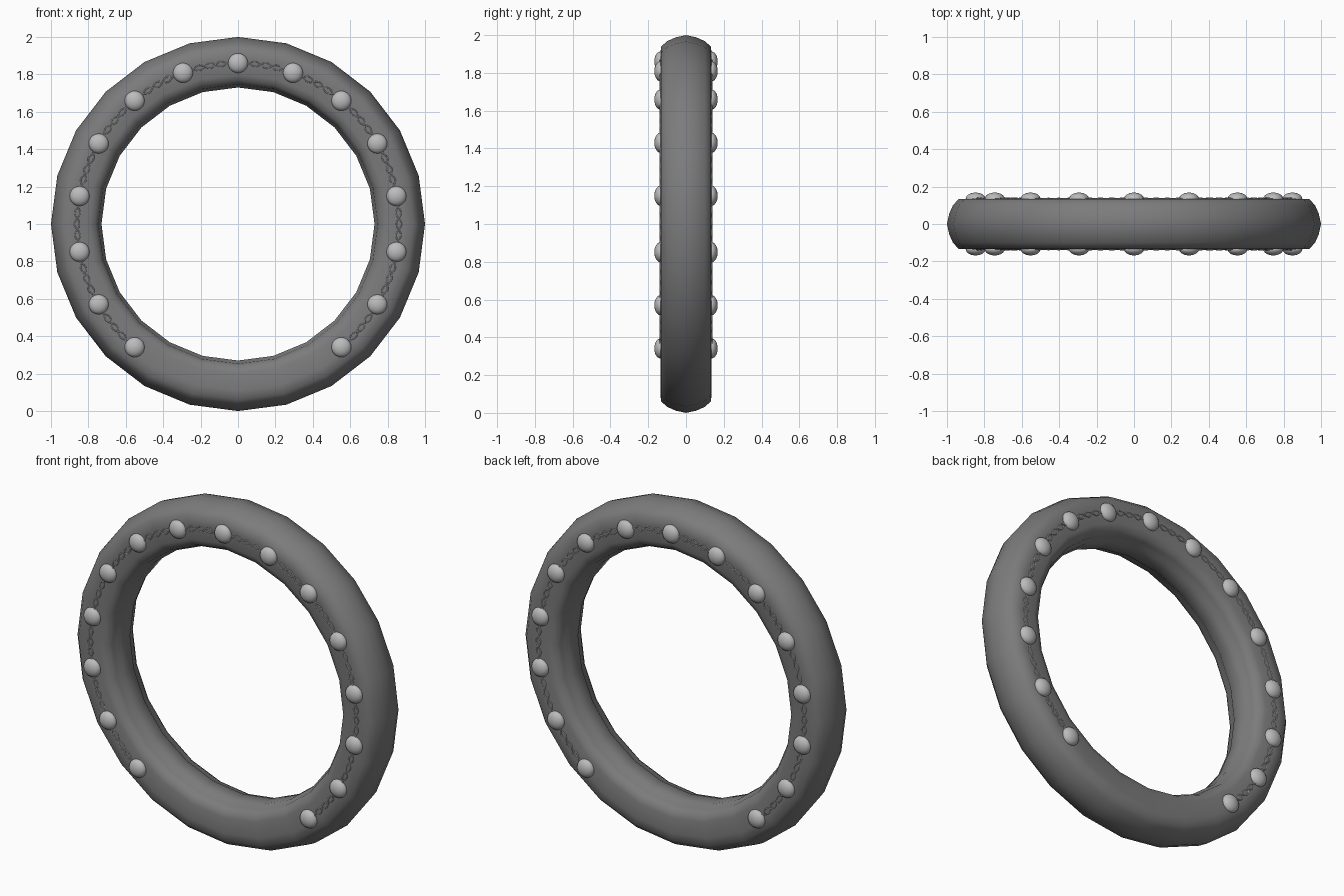
import bpy
from math import sin, cos, pi, radians

if "Cube" in bpy.data.objects:
    bpy.data.objects.remove(bpy.data.objects["Cube"])

CZ = 1.0        # height of the ring centre
BEAD_R = 0.86   # radius of the bead circle
FACE_Y = 0.135  # half thickness of the ring


def material(name, v):
    mat = bpy.data.materials.new(name)
    mat.diffuse_color = (v, v, v, 1)
    mat.use_nodes = True
    mat.node_tree.nodes["Principled BSDF"].inputs["Base Color"].default_value = mat.diffuse_color
    return mat


DARK = material("dark_grey", 0.2)
LIGHT = material("mid_grey", 0.5)


def finish(obj, angle, mat):
    bpy.ops.object.select_all(action='DESELECT')
    obj.select_set(True)
    bpy.context.view_layer.objects.active = obj
    bpy.ops.object.shade_smooth_by_angle(angle=radians(angle))
    obj.data.materials.clear()
    obj.data.materials.append(mat)


def on_ring(r, a, y):
    return (r * sin(a), y, CZ + r * cos(a))


# Ring body: half profile (radius, y), mirrored and revolved in 24 steps
half = [(1.0, 0.0), (0.988, 0.055), (0.968, 0.1), (0.938, 0.133), (0.89, 0.135),
        (0.80, 0.135), (0.765, 0.12), (0.747, 0.09), (0.743, 0.06),
        (0.73, 0.045), (0.73, 0.0)]
profile = half + [(r, -y) for r, y in half[-2:0:-1]]
N, P = 24, len(profile)
verts = [on_ring(r, 2 * pi * i / N, y) for i in range(N) for r, y in profile]
faces = [(i * P + j, i * P + (j + 1) % P,
          (i + 1) % N * P + (j + 1) % P, (i + 1) % N * P + j)
         for i in range(N) for j in range(P)]
mesh = bpy.data.meshes.new("ring_body")
mesh.from_pydata(verts, [], faces)
ring = bpy.data.objects.new("ring_body", mesh)
bpy.context.collection.objects.link(ring)
bpy.context.view_layer.objects.active = ring
ring.select_set(True)
bpy.ops.object.mode_set(mode='EDIT')
bpy.ops.mesh.select_all(action='SELECT')
bpy.ops.mesh.normals_make_consistent(inside=False)
bpy.ops.object.mode_set(mode='OBJECT')
finish(ring, 60, DARK)


# Twisted wire: two strands winding round the bead circle
def strand(name, side, phase):
    cu = bpy.data.curves.new(name, 'CURVE')
    cu.dimensions = '3D'
    cu.bevel_depth = 0.003
    cu.bevel_resolution = 1
    n = 560
    sp = cu.splines.new('POLY')
    sp.points.add(n)
    for k, p in enumerate(sp.points):
        deg = -140 + 280 * k / n
        t = pi * deg / 4 + phase
        pos = on_ring(BEAD_R + 0.014 * sin(t), radians(deg),
                      side * (FACE_Y + 0.001 + 0.002 * cos(t)))
        p.co = (*pos, 1)
    obj = bpy.data.objects.new(name, cu)
    bpy.context.collection.objects.link(obj)
    bpy.ops.object.select_all(action='DESELECT')
    obj.select_set(True)
    bpy.context.view_layer.objects.active = obj
    bpy.ops.object.convert(target='MESH')
    finish(bpy.context.object, 80, LIGHT)


for side, label in ((-1, "front"), (1, "back")):
    strand(f"{label}_wire_a", side, 0)
    strand(f"{label}_wire_b", side, pi)
    # Flattened beads every 20 degrees, leaving the bottom bare
    for k in range(-7, 8):
        bpy.ops.mesh.primitive_uv_sphere_add(
            segments=20, ring_count=12, radius=1,
            location=on_ring(BEAD_R, radians(20 * k), side * FACE_Y),
            rotation=(pi / 2, 0, 0))
        bead = bpy.context.object
        bead.name = f"{label}_bead_{k + 8}"
        bead.scale = (0.053, 0.053, 0.033)
        finish(bead, 60, LIGHT)
